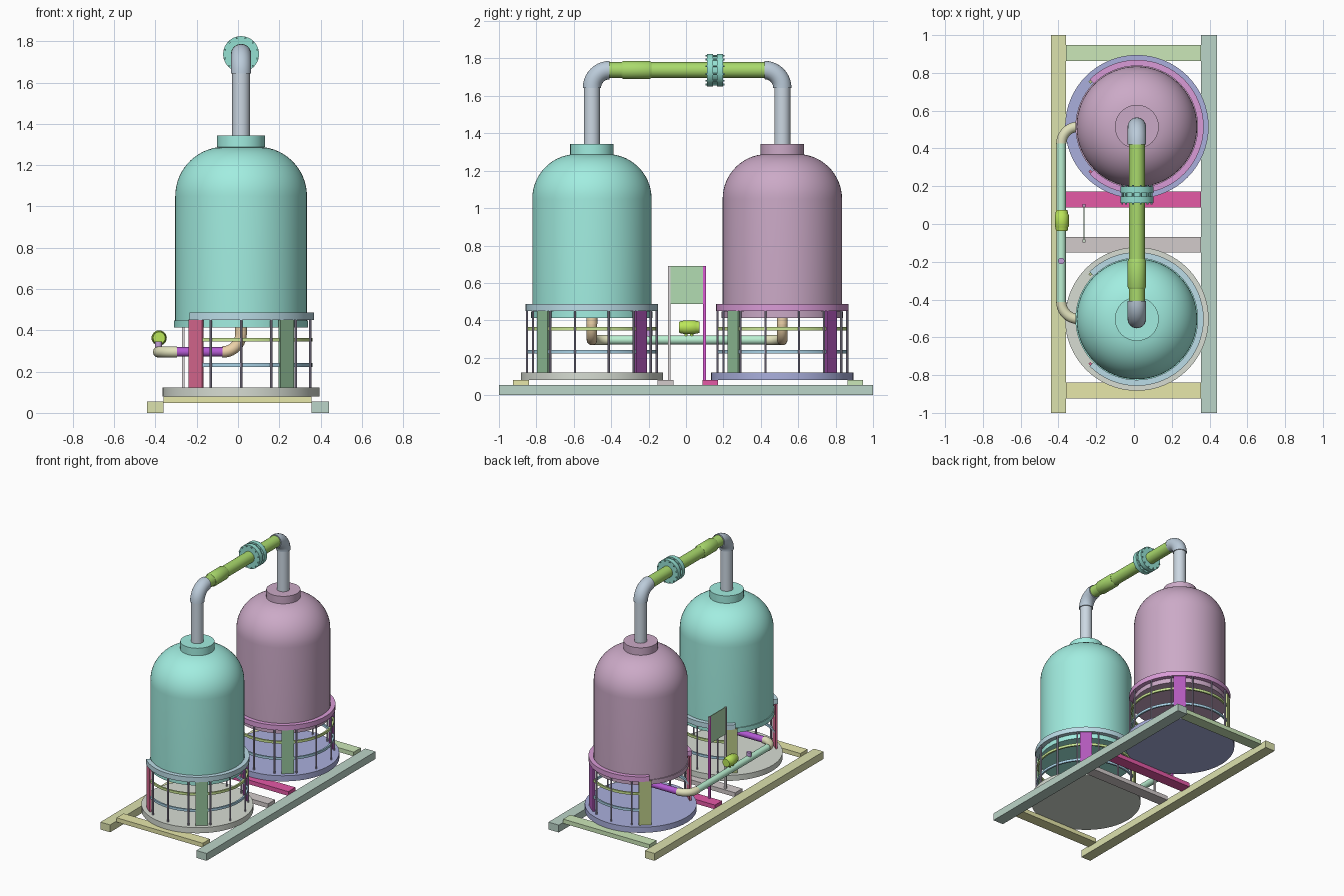
import bpy, bmesh, math
from mathutils import Vector, Matrix

if "Cube" in bpy.data.objects:
    bpy.data.objects.remove(bpy.data.objects["Cube"])

CX = 0.015
Z_AX = Vector((0, 0, 1))


def color(ob, rgb):
    m = bpy.data.materials.new(ob.name + "_mat")
    m.diffuse_color = (*rgb, 1)
    m.use_nodes = True
    m.node_tree.nodes["Principled BSDF"].inputs["Base Color"].default_value = m.diffuse_color
    ob.data.materials.append(m)


def finish(name, bm, rgb, smooth=True):
    bmesh.ops.recalc_face_normals(bm, faces=bm.faces)
    me = bpy.data.meshes.new(name)
    bm.to_mesh(me)
    bm.free()
    ob = bpy.data.objects.new(name, me)
    bpy.context.collection.objects.link(ob)
    color(ob, rgb)
    if smooth:
        bpy.ops.object.select_all(action='DESELECT')
        ob.select_set(True)
        bpy.context.view_layer.objects.active = ob
        bpy.ops.object.shade_smooth_by_angle(angle=math.radians(35))
    return ob


def box(name, lo, hi, rgb, rot=0):
    lo, hi = Vector(lo), Vector(hi)
    bm = bmesh.new()
    bmesh.ops.create_cube(bm, size=1, matrix=Matrix.Translation((lo + hi) / 2)
                          @ Matrix.Rotation(rot, 4, 'Z') @ Matrix.Diagonal((*(hi - lo), 1)))
    return finish(name, bm, rgb, False)


def lathe(name, profile, origin, rgb, axis=Z_AX, seg=48):
    """Spin an (r, h) profile fully around an axis; profile ends are capped."""
    q = Matrix.Translation(origin) @ Vector(axis).to_track_quat('Z', 'Y').to_matrix().to_4x4()
    bm = bmesh.new()
    rings = [[bm.verts.new(q @ Vector((r * math.cos(2 * math.pi * i / seg),
                                       r * math.sin(2 * math.pi * i / seg), h)))
              for i in range(seg)] for r, h in profile]
    for a, b in zip(rings, rings[1:]):
        for i in range(seg):
            bm.faces.new((a[i], a[(i + 1) % seg], b[(i + 1) % seg], b[i]))
    bm.faces.new(rings[0])
    bm.faces.new(rings[-1])
    return finish(name, bm, rgb)


def rod(name, p, q, r, rgb, seg=24):
    p, q = Vector(p), Vector(q)
    return lathe(name, [(r, 0), (r, (q - p).length)], p, rgb, q - p, seg)


def arc_band(name, center, r0, r1, z0, z1, deg, rgb, n=48):
    """Rectangular band running from -deg to +deg around z."""
    bm = bmesh.new()
    rows = []
    for i in range(n + 1):
        a = math.radians(-deg + 2 * deg * i / n)
        rows.append([bm.verts.new((center[0] + r * math.cos(a), center[1] + r * math.sin(a), z))
                     for r, z in ((r0, z0), (r1, z0), (r1, z1), (r0, z1))])
    for a, b in zip(rows, rows[1:]):
        for k in range(4):
            bm.faces.new((a[k], a[(k + 1) % 4], b[(k + 1) % 4], b[k]))
    bm.faces.new(rows[0])
    bm.faces.new(rows[-1])
    return finish(name, bm, rgb)


def elbow(name, corner, d_in, d_out, bend, r, rgb, n=10, seg=24):
    """Quarter bend: arrives along d_in, leaves along d_out."""
    corner, d_in, d_out = Vector(corner), Vector(d_in), Vector(d_out)
    c = corner - d_in * bend + d_out * bend
    side = d_in.cross(d_out)
    bm = bmesh.new()
    rings = []
    for i in range(n + 1):
        a = math.pi / 2 * i / n
        rad = -d_out * math.cos(a) + d_in * math.sin(a)
        rings.append([bm.verts.new(c + rad * (bend + r * math.cos(t)) + side * r * math.sin(t))
                      for t in (2 * math.pi * k / seg for k in range(seg))])
    for a, b in zip(rings, rings[1:]):
        for k in range(seg):
            bm.faces.new((a[k], a[(k + 1) % seg], b[(k + 1) % seg], b[k]))
    bm.faces.new(rings[0])
    bm.faces.new(rings[-1])
    return finish(name, bm, rgb)


# skid frame
box("rail_left", (-0.44, -1, 0), (-0.36, 1, 0.055), (0.72, 0.76, 0.42))
box("rail_right", (0.355, -1, 0), (0.44, 1, 0.055), (0.5, 0.66, 0.58))
for i, (y, rgb) in enumerate(((-0.882, (0.8, 0.8, 0.4)), (-0.11, (0.65, 0.6, 0.6)),
                              (0.13, (0.78, 0.1, 0.38)), (0.905, (0.6, 0.8, 0.48)))):
    box(f"crossbar_{i + 1}", (-0.36, y - 0.042, 0.048), (0.355, y + 0.042, 0.08), rgb)

# vessels with their support cages
TEAL, PLUM = (0.36, 0.85, 0.75), (0.6, 0.4, 0.57)
BX, BZ = -0.385, 0.295
TZ = 1.738
VESSELS = (("front", -0.503, 1, TEAL, (0.68, 0.72, 0.65), (0.5, 0.72, 0.8)),
           ("rear", 0.515, -1, PLUM, (0.4, 0.43, 0.72), (0.7, 0.33, 0.68)))
for tag, y, s, body, plate, ring in VESSELS:
    c = (CX, y, 0)
    dome = [(0.08 + 0.239 * math.cos(a), 1.05 + 0.239 * math.sin(a))
            for a in (math.radians(82) * i / 14 for i in range(15))]
    lathe(f"{tag}_vessel", [(0.325, 0.413), (0.325, 0.447), (0.319, 0.447)] + dome
          + [(0.116, 1.287), (0.116, 1.343)], c, body, seg=64)
    lathe(f"{tag}_base_plate", [(0.38, 0.08), (0.38, 0.122)], c, plate, seg=64)
    arc_band(f"{tag}_top_ring", c, 0.322, 0.354, 0.45, 0.487, 135, ring)
    for k, z in enumerate((0.232, 0.354)):
        arc_band(f"{tag}_cage_hoop_{k + 1}", c, 0.333, 0.345, z - 0.009, z + 0.009, 132,
                 ((0.4, 0.65, 0.8), (0.6, 0.8, 0.3))[k])
    for k, deg in enumerate((-130, -50, 50, 130)):
        a = math.radians(deg)
        px, py = CX + 0.34 * math.cos(a), y + 0.34 * math.sin(a)
        box(f"{tag}_cage_post_{k + 1}", (px - 0.007, py - 0.043, 0.122), (px + 0.007, py + 0.043, 0.452),
            ((0.75, 0.15, 0.3), (0.3, 0.55, 0.33), (0.45, 0.1, 0.5), (0.5, 0.6, 0.25))[k], a)
    for k, deg in enumerate(d * sg for d in (15, 40, 65, 90, 115) for sg in (-1, 1)):
        a = math.radians(deg)
        px, py = CX + 0.347 * math.cos(a), y + 0.347 * math.sin(a)
        rod(f"{tag}_cage_rod_{k + 1}", (px, py, 0.122), (px, py, 0.452), 0.006, (0.45, 0.4, 0.55), 8)

    # bottom outlet piping
    rod(f"{tag}_outlet_stub", (CX, y, 0.42), (CX, y, BZ + 0.085), 0.029, (0.85, 0.65, 0.4))
    elbow(f"{tag}_outlet_elbow", (CX, y, BZ), (0, 0, -1), (-1, 0, 0), 0.09, 0.028, (0.85, 0.65, 0.4))
    rod(f"{tag}_outlet_pipe", (CX - 0.085, y, BZ), (BX + 0.085, y, BZ), 0.023, (0.45, 0.1, 0.65))
    elbow(f"{tag}_header_elbow", (BX, y, BZ), (-1, 0, 0), (0, s, 0), 0.09, 0.027, (0.75, 0.75, 0.5))

    # overhead riser
    rod(f"{tag}_riser", (CX, y, 1.34), (CX, y, TZ - 0.08), 0.043, (0.6, 0.68, 0.76))
    elbow(f"{tag}_riser_elbow", (CX, y, TZ), (0, 0, 1), (0, s, 0), 0.095, 0.049, (0.5, 0.6, 0.7))

# header pipe with barrel valve and small fitting
rod("header_pipe", (BX, -0.415, BZ), (BX, 0.43, BZ), 0.024, (0.5, 0.88, 0.65))
VALVE = (0.5, 0.8, 0.1)
lathe("valve_barrel", [(0.029, -0.055), (0.033, -0.045), (0.033, -0.036), (0.037, -0.03), (0.037, 0.03),
                       (0.033, 0.036), (0.033, 0.045), (0.029, 0.055)],
      (BX + 0.003, 0.018, 0.363), VALVE, (0, 1, 0), 24)
for i, y in enumerate((0.0, 0.03)):
    rod(f"valve_leg_{i + 1}", (BX, y, BZ), (BX, y, 0.34), 0.009, VALVE, 12)
rod("header_fitting", (BX, -0.196, BZ), (BX, -0.196, 0.345), 0.017, (0.55, 0.35, 0.7), 16)

# overhead pipe, sleeve and bolted flange
GREEN = (0.4, 0.7, 0.15)
rod("overhead_pipe", (CX, -0.42, TZ), (CX, 0.43, TZ), 0.042, GREEN)
lathe("overhead_sleeve", [(0.043, -0.08), (0.049, -0.068), (0.049, 0.068), (0.043, 0.08)],
      (CX, -0.265, TZ), GREEN, (0, 1, 0))
FLANGE = (0.3, 0.75, 0.65)
for i, y in enumerate((0.112, 0.165)):
    rod(f"flange_disc_{i + 1}", (CX, y, TZ), (CX, y + 0.033, TZ), 0.087, FLANGE, 48)
rod("flange_core", (CX, 0.14, TZ), (CX, 0.17, TZ), 0.072, FLANGE, 48)
for i in range(12):
    a = math.pi * (i + 0.5) / 6
    x, z = CX + 0.08 * math.cos(a), TZ + 0.08 * math.sin(a)
    rod(f"flange_bolt_{i + 1}", (x, 0.104, z), (x, 0.206, z), 0.005, FLANGE, 6)

# control panel on two slim posts
PX = -0.265
box("panel_post_front", (PX - 0.007, -0.097, 0.08), (PX + 0.007, -0.083, 0.69), (0.72, 0.68, 0.7))
box("panel_post_rear", (PX - 0.007, 0.091, 0.08), (PX + 0.007, 0.107, 0.69), (0.7, 0.1, 0.65))
box("panel_plate", (PX - 0.003, -0.097, 0.487), (PX + 0.003, 0.107, 0.69), (0.45, 0.72, 0.45))
